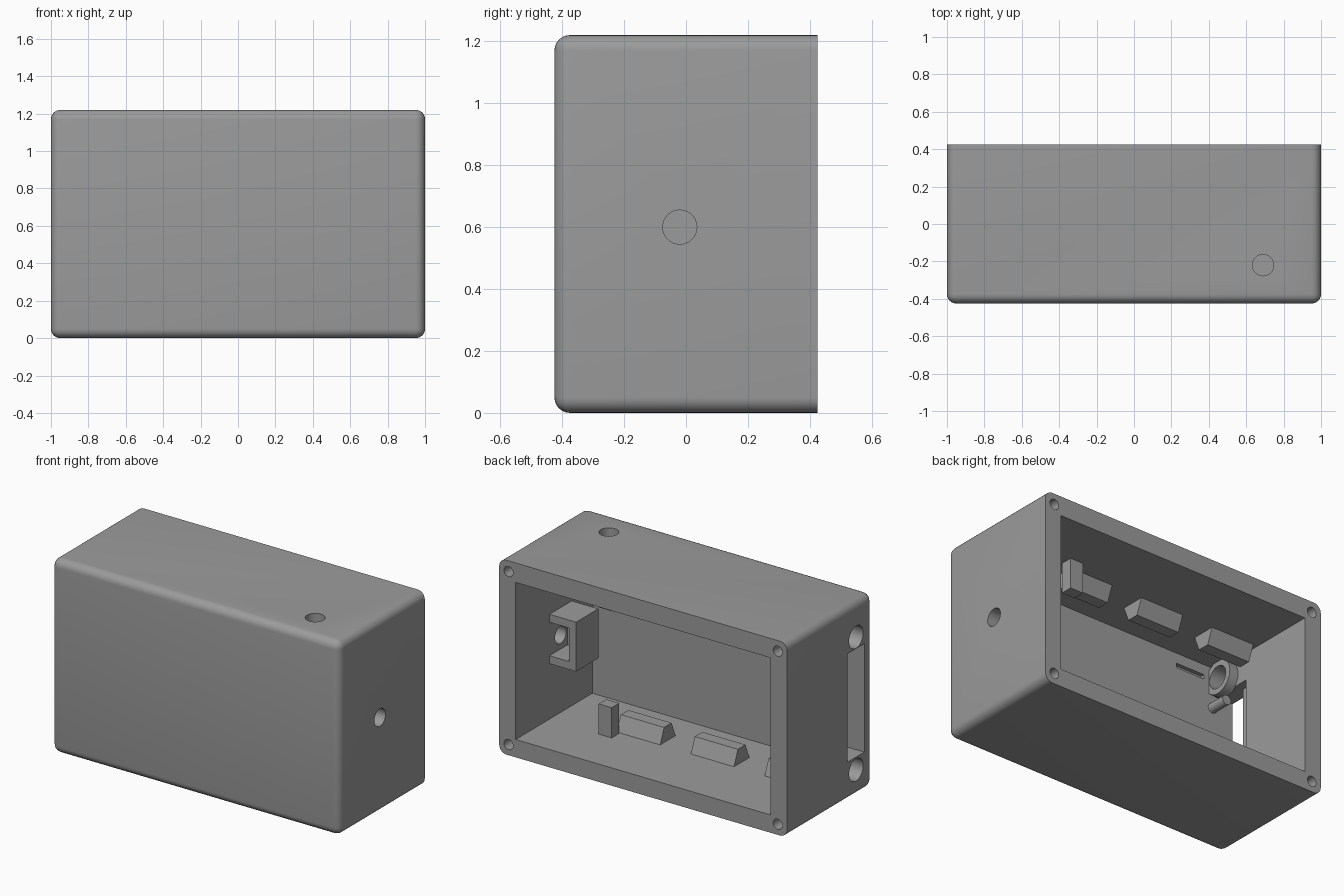
import bpy, bmesh, math
from mathutils import Matrix, Vector

if "Cube" in bpy.data.objects:
    bpy.data.objects.remove(bpy.data.objects["Cube"])

MID = 0.605  # mirror height of the inner fittings
gray = bpy.data.materials.new("plain gray")
gray.diffuse_color = (0.33, 0.33, 0.33, 1)
gray.use_nodes = True
gray.node_tree.nodes["Principled BSDF"].inputs["Base Color"].default_value = gray.diffuse_color


def finish(name, bm, helper=False):
    bmesh.ops.recalc_face_normals(bm, faces=bm.faces)
    me = bpy.data.meshes.new(name)
    bm.to_mesh(me)
    bm.free()
    me.materials.append(gray)
    ob = bpy.data.objects.new(name, me)
    bpy.context.collection.objects.link(ob)
    ob.hide_render = helper
    return ob


def box(name, lo, hi, helper=False, round_edges=0):
    bm = bmesh.new()
    bmesh.ops.create_cube(bm, size=1)
    lo, hi = Vector(lo), Vector(hi)
    for v in bm.verts:
        v.co = Vector([(lo[i] + hi[i]) / 2 + v.co[i] * (hi[i] - lo[i]) for i in range(3)])
    if round_edges:  # every edge except those around the open back
        edges = [e for e in bm.edges if not all(v.co.y > 0 for v in e.verts)]
        bmesh.ops.bevel(bm, geom=edges, offset=round_edges, segments=6, profile=0.5, affect='EDGES')
    return finish(name, bm, helper)


def rod(name, axis, start, length, r, helper=False):
    bm = bmesh.new()
    rot = {'x': Matrix.Rotation(math.pi / 2, 4, 'Y'),
           'y': Matrix.Rotation(-math.pi / 2, 4, 'X'),
           'z': Matrix.Identity(4)}[axis]
    mat = Matrix.Translation(start) @ rot @ Matrix.Translation((0, 0, length / 2))
    bmesh.ops.create_cone(bm, cap_ends=True, segments=32, radius1=r, radius2=r, depth=length, matrix=mat)
    return finish(name, bm, helper)


def cut(ob, cutters):
    bpy.context.view_layer.objects.active = ob
    for c in cutters:
        m = ob.modifiers.new("cut", 'BOOLEAN')
        m.operation, m.solver, m.object = 'DIFFERENCE', 'EXACT', c
        bpy.ops.object.modifier_apply(modifier=m.name)


def smooth(ob):
    bpy.ops.object.select_all(action='DESELECT')
    ob.select_set(True)
    bpy.context.view_layer.objects.active = ob
    bpy.ops.object.shade_smooth_by_angle(angle=math.radians(30))


# Case shell, rounded at the front and along the long corners
case = box("case", (-1, -0.425, 0), (1, 0.425, 1.22), round_edges=0.05)
cutters = [box("cavity_cutter", (-0.885, -0.335, 0.112), (0.885, 0.6, 1.098), True)]

# Screw holes in the rim
for x in (-0.935, 0.935):
    for z in (0.067, 1.153):
        cutters.append(rod("screw_hole_cutter", 'y', (x, 0.2, z), 0.4, 0.032, True))

# Button hole in the top and cable hole in the right side
cutters.append(rod("button_hole_cutter", 'z', (0.69, -0.22, 1.0), 0.4, 0.057, True))
cutters.append(rod("cable_hole_cutter", 'x', (0.8, -0.02, 0.6), 0.4, 0.055, True))

# Left side port: slot with a wider pocket inside and a round hole at each end
cutters.append(box("slot_cutter", (-1.1, -0.34, 0.245), (-0.87, -0.175, 0.925), True))
cutters.append(box("pocket_cutter", (-0.94, -0.33, 0.245), (-0.87, -0.085, 0.925), True))
for z in (0.165, 0.998):
    hole = rod("port_hole_cutter", 'x', (-1.1, -0.259, z), 0.3, 0.07, True)
    ring = rod("port_ring", 'x', (-0.89, -0.259, z), 0.065, 0.105)
    cut(ring, [hole])
    smooth(ring)
    cutters.append(hole)

# Pins and shallow grooves on the inside of the front wall
for z in (0.37, 0.84):
    smooth(rod("locating_pin", 'y', (-0.85, -0.34, z), 0.13, 0.03))
for z in (0.19, 1.02):
    cutters.append(box("groove_cutter", (-0.79, -0.36, z - 0.014), (-0.59, -0.3, z + 0.014), True))
cut(case, cutters)
smooth(case)

# Bracket around the cable hole, open at the back
bracket = box("cable_bracket", (0.70, -0.13, 0.46), (0.89, 0.09, 0.77))
cut(bracket, [box("bracket_cutter", (0.75, -0.09, 0.51), (0.95, 0.2, 0.72), True)])


# Tapered ribs and stop posts on floor and ceiling
def rib(name, x0, x1, base, side):
    prof = [(-0.14, -0.004), (0.015, -0.004), (-0.025, 0.095), (-0.10, 0.095)]
    bm = bmesh.new()
    ends = [[bm.verts.new((x, y, base + side * h)) for y, h in prof] for x in (x0, x1)]
    for e in ends:
        bm.faces.new(e)
    for i in range(4):
        j = (i + 1) % 4
        bm.faces.new((ends[0][i], ends[0][j], ends[1][j], ends[1][i]))
    return finish(name, bm)


for side, label in ((1, "floor"), (-1, "ceiling")):
    base = MID - side * 0.493
    for x in (0.17, -0.343, -0.856):
        rib(label + "_rib", x, x + 0.3, base, side)
    zs = sorted((base - side * 0.004, base + side * 0.19))
    box(label + "_post", (0.45, 0.02, zs[0]), (0.54, 0.095, zs[1]))
